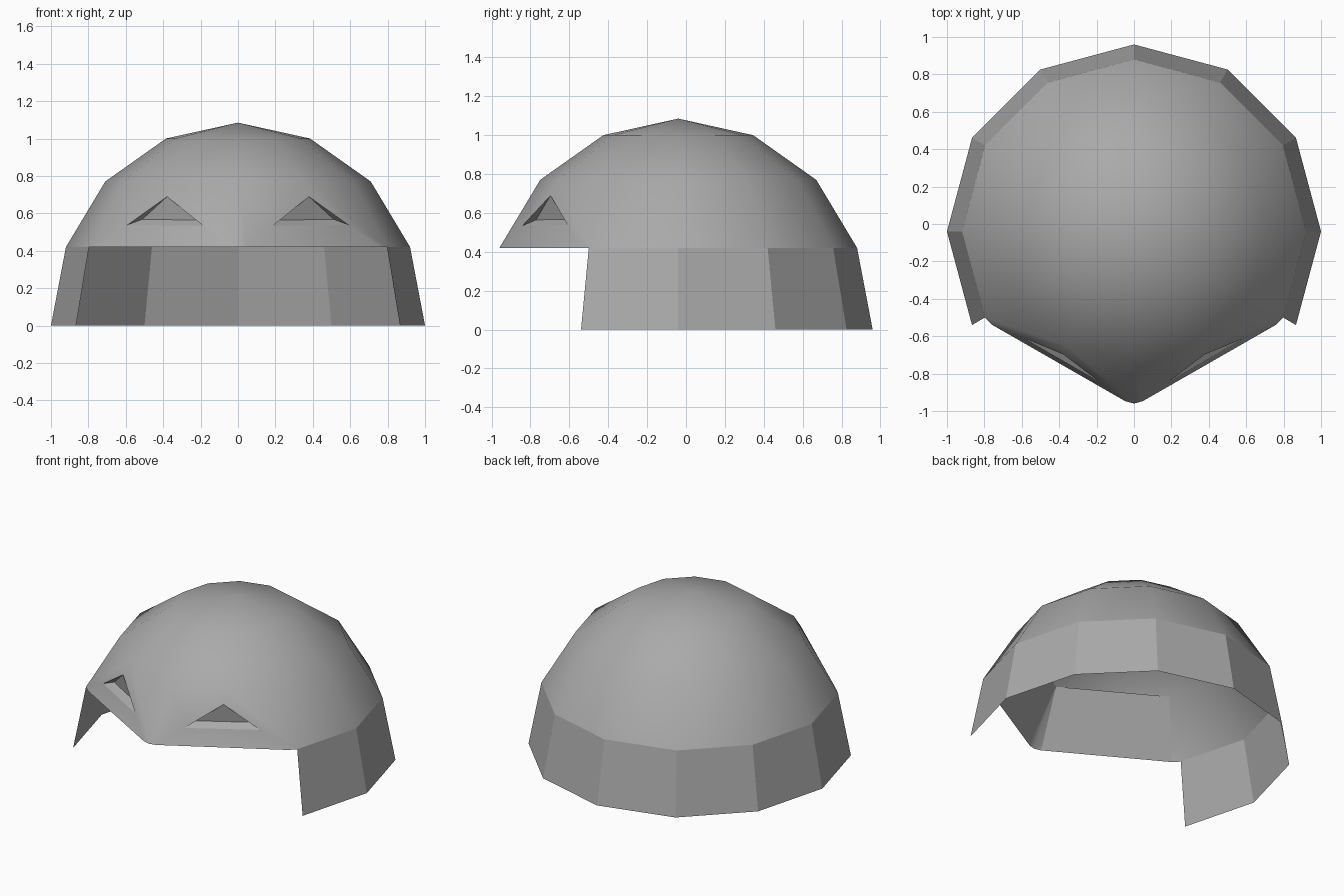
import bpy, bmesh
from math import sin, cos, radians
from mathutils import Vector

if "Cube" in bpy.data.objects:
    bpy.data.objects.remove(bpy.data.objects["Cube"])

CY = -0.04
LEVELS = [(1.0, 0.0), (0.92, 0.42), (0.71, 0.77), (0.385, 1.0)]  # radius, height
N = 12

grey = bpy.data.materials.new("dark_grey")
grey.diffuse_color = (0.4, 0.4, 0.4, 1)
grey.use_nodes = True
grey.node_tree.nodes["Principled BSDF"].inputs["Base Color"].default_value = grey.diffuse_color

# Dome rings; index 9 points to the front (-y)
rings = [[Vector((r * cos(radians(30 * i)), CY + r * sin(radians(30 * i)), z))
          for i in range(N)] for r, z in LEVELS]


def face(bm, points, smooth=True, flip=False):
    pts = [Vector((-p.x, p.y, p.z)) for p in points] if flip else list(points)
    if flip:
        pts.reverse()
    f = bm.faces.new([bm.verts.new(p) for p in pts])
    f.smooth = smooth


def finish(bm, name):
    bmesh.ops.remove_doubles(bm, verts=bm.verts, dist=0.0005)
    bm.normal_update()
    for e in bm.edges:
        if len(e.link_faces) == 2 and e.calc_face_angle(0) > radians(30):
            e.smooth = False
    mesh = bpy.data.meshes.new(name)
    bm.to_mesh(mesh)
    bm.free()
    mesh.materials.append(grey)
    bpy.context.collection.objects.link(bpy.data.objects.new(name, mesh))


shell = bmesh.new()

# Dome bands, leaving the face opening and the visor free
FRONT = (7, 8, 9, 10)
for level in range(3):
    low, high = rings[level], rings[level + 1]
    for i in range(N):
        if level < 2 and i in FRONT:
            continue
        j = (i + 1) % N
        face(shell, [low[i], low[j], high[j], high[i]], smooth=level > 0)

# Crown cap
apex = Vector((0, CY, 1.085))
for i in range(N):
    face(shell, [rings[3][i], rings[3][(i + 1) % N], apex])

# Visor halves: each lower corner is cut off flat, with a recessed eye above
nose, corner, side = rings[1][9], rings[1][10], rings[1][11]
top_mid, top_corner, top_side = rings[2][9], rings[2][10], rings[2][11]
a = side.lerp(corner, 0.12)
b = nose.lerp(corner, 0.1)
peak = top_corner.lerp(corner, 0.23)
c_in = peak.lerp(b, 0.58)
c_out = peak.lerp(a, 0.56)
inward = Vector((-0.022, 0.038, 0.03))
e_in = c_in.lerp(c_out, 0.14) + inward
e_out = c_in.lerp(c_out, 0.86) + inward
lining = bmesh.new()
for flip in (False, True):
    face(shell, [nose, b, c_in, peak, top_corner, top_mid], True, flip)
    face(shell, [a, side, top_side, top_corner, peak, c_out], True, flip)
    face(shell, [b, a, c_out, c_in], True, flip)
    face(shell, [c_in, c_out, e_out, e_in], False, flip)   # eye ledge
    face(shell, [e_in, e_out, peak], False, flip)          # eye back
    face(shell, [c_in, e_in, peak], False, flip)
    face(shell, [e_out, c_out, peak], False, flip)
    # Inner wall behind the eye
    face(lining, [a, b, top_mid, top_side], False, flip)

finish(shell, "helmet_shell")
finish(lining, "visor_lining")
